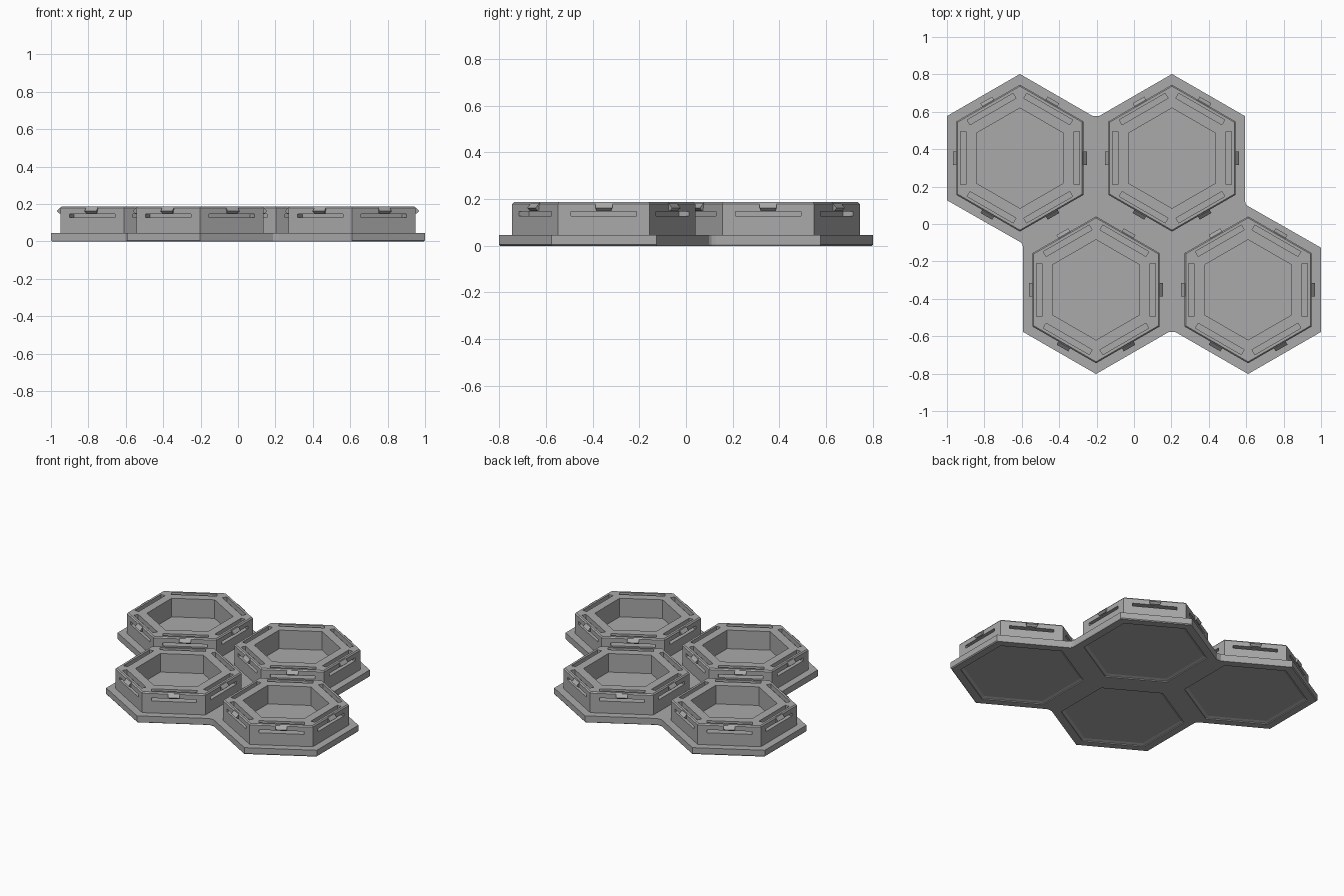
import bpy, bmesh, math
from mathutils import Matrix, Vector

if "Cube" in bpy.data.objects:
    bpy.data.objects.remove(bpy.data.objects["Cube"])

grey = bpy.data.materials.new("plain grey")
grey.use_nodes = True
COLOUR = (0.4, 0.4, 0.4, 1)
grey.diffuse_color = COLOUR
grey.node_tree.nodes["Principled BSDF"].inputs["Base Color"].default_value = COLOUR

CENTRES = [(-0.61, 0.352), (0.203, 0.352), (-0.203, -0.352), (0.61, -0.352)]
TOP = 0.187
BASE_TOP = 0.046


def hexagon(apothem, z):
    """Ring of a pointed-top hexagon."""
    r = apothem / math.cos(math.pi / 6)
    return [Vector((r * math.cos(a), r * math.sin(a), z))
            for a in (math.radians(30 + 60 * i) for i in range(6))]


def loft(bm, rings, matrix=Matrix()):
    """Skin a stack of rings and cap both ends."""
    loops = [[bm.verts.new(matrix @ Vector(p)) for p in ring] for ring in rings]
    n = len(loops[0])
    for low, high in zip(loops, loops[1:]):
        for i in range(n):
            j = (i + 1) % n
            bm.faces.new((low[i], low[j], high[j], high[i]))
    bm.faces.new(loops[0][::-1])
    bm.faces.new(loops[-1])


def box(bm, x, y, z, matrix):
    loft(bm, [[(x[0], y[0], h), (x[1], y[0], h), (x[1], y[1], h), (x[0], y[1], h)]
              for h in z], matrix)


def make(name, bm):
    bmesh.ops.recalc_face_normals(bm, faces=bm.faces)
    mesh = bpy.data.meshes.new(name)
    bm.to_mesh(mesh)
    bm.free()
    mesh.materials.append(grey)
    obj = bpy.data.objects.new(name, mesh)
    bpy.context.collection.objects.link(obj)
    return obj


def carve(obj, cutter):
    """Subtract the cutter, keep the result and drop the cutter."""
    cutter.hide_render = True
    mod = obj.modifiers.new("carve", "BOOLEAN")
    mod.operation, mod.solver, mod.object = "DIFFERENCE", "EXACT", cutter
    graph = bpy.context.evaluated_depsgraph_get()
    mesh = bpy.data.meshes.new_from_object(obj.evaluated_get(graph))
    obj.modifiers.clear()
    obj.data = mesh
    bpy.data.objects.remove(cutter)


SIDES = [Matrix.Rotation(math.radians(60 * i), 4, "Z") for i in range(6)]

# Base plate: half the outline, completed by a half turn
half = [(-1, 0.127), (-1, 0.577), (-0.61, 0.802), (-0.22, 0.577), (-0.187, 0.577),
        (0.203, 0.802), (0.593, 0.577), (0.593, 0.127), (0.596, 0.11), (0.604, 0.099),
        (0.62, 0.09)]
outline = half + [(-x, -y) for x, y in half]
bm = bmesh.new()
loft(bm, [[(x * s, y * s, z) for x, y in outline]
          for s, z in ((0.994, 0), (1, 0.006), (1, BASE_TOP))])
base = make("base_plate", bm)

# Shallow recesses under each cup
bm = bmesh.new()
for x, y in CENTRES:
    loft(bm, [hexagon(0.335, -0.01), hexagon(0.335, 0.006), hexagon(0.315, 0.012)],
         Matrix.Translation((x, y, 0)))
carve(base, make("recess_cutter", bm))

# Cup: outer wall, chamfered rim, straight-sided cavity
bm = bmesh.new()
loft(bm, [hexagon(0.34, BASE_TOP - 0.01), hexagon(0.34, TOP - 0.008),
          hexagon(0.333, TOP), hexagon(0.232, TOP), hexagon(0.232, 0.06)])
cup = make("cup_1", bm)

# Slots in the rim and in the outer walls
bm = bmesh.new()
for side in SIDES:
    box(bm, (0.288, 0.318), (-0.142, 0.142), (0.155, 0.25), side)
    box(bm, (0.29, 0.4), (-0.14, 0.14), (0.128, 0.148), side)
carve(cup, make("slot_cutter", bm))

# Wedge clips at the middle of every wall
bm = bmesh.new()
profile = [(0.33, 0.15), (0.346, 0.15), (0.359, 0.162), (0.34, TOP - 0.004), (0.33, TOP - 0.004)]
for side in SIDES:
    loft(bm, [[(r, w * (1 if z > 0.16 else 0.85), z) for r, z in profile]
              for w in (-0.036, 0.036)], side)
clips = make("clips_1", bm)

# Repeat the cup and its clips
for part, name in ((cup, "cup"), (clips, "clips")):
    for i, (x, y) in enumerate(CENTRES):
        obj = part
        if i:
            obj = part.copy()
            obj.name = f"{name}_{i + 1}"
            bpy.context.collection.objects.link(obj)
        obj.location = (x, y, 0)
